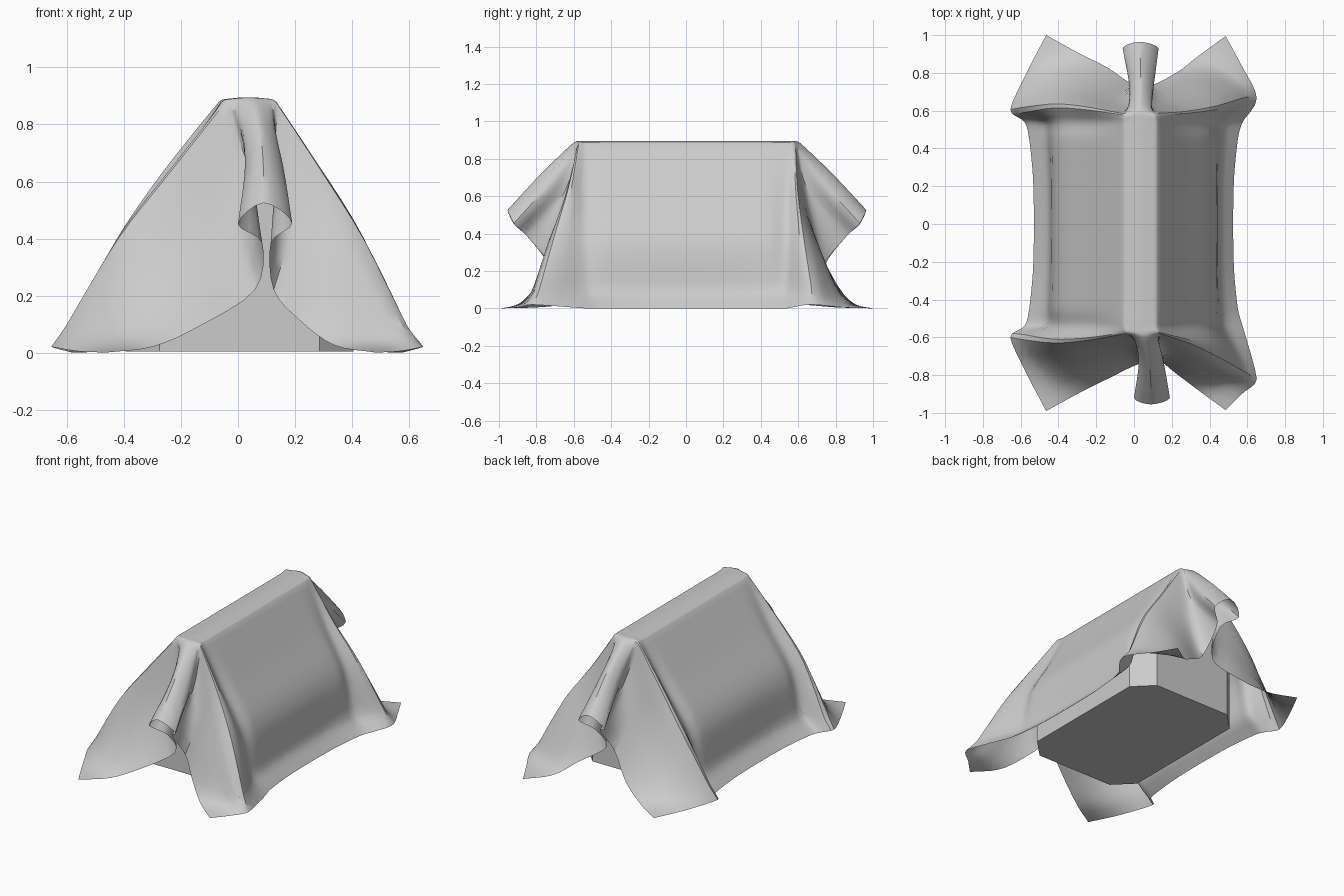
import bpy, bmesh
from mathutils import Vector as V

if "Cube" in bpy.data.objects:
    bpy.data.objects.remove(bpy.data.objects["Cube"])

# Cloth cross-section over the middle of the body (x, z), left hem to right hem: flare, wall, roof, ridge
MID = [(-.53, 0), (-.45, .1), (-.41, .37), (-.235, .625), (-.06, .878), (-.03, .888), (.03, .895),
       (.09, .89), (.125, .88), (.27, .63), (.42, .37), (.45, .1), (.525, 0)]
# Front gable: pleat along the gable edge, middle of the flaps, free hem (with tube fold in the centre)
FOLD = [(-.655, -.6, .02), (-.60, -.61, .1), (-.42, -.63, .4), (-.24, -.615, .63), (-.045, -.58, .875),
        (0, -.585, .885), (.05, -.6, .887), (.10, -.585, .885), (.135, -.58, .875), (.29, -.63, .64),
        (.44, -.70, .4), (.59, -.785, .1), (.65, -.82, .02)]
FLAP = [(-.565, -.8, .005), (-.45, -.785, .075), (-.28, -.73, .25), (-.06, -.66, .46), (.045, -.65, .62),
        (.025, -.73, .67), (.085, -.78, .715), (.155, -.73, .67), (.13, -.65, .62), (.20, -.68, .45),
        (.33, -.765, .26), (.475, -.835, .06), (.57, -.9, .005)]
HEM = [(-.465, -.99, 0), (-.3, -.9, .02), (-.14, -.82, .09), (.06, -.735, .22), (.085, -.85, .385),
       (0, -.92, .45), (.09, -.955, .525), (.19, -.92, .455), (.115, -.85, .385), (.125, -.725, .22),
       (.22, -.79, .11), (.34, -.88, .025), (.485, -.985, 0)]


def mid_row(y, flare, dip):
    """Cross-section at y; hem and wall foot spread outward by flare, roof and eaves sunk by dip."""
    row = [V((x, y, z)) for x, z in MID]
    for i, move in ((0, flare), (1, flare * .5), (2, -dip), (3, -dip)):
        row[i].x -= move
        row[-1 - i].x += move
    return row


def back_row(row, tube_shift, pull):
    """Mirror a front row to the back, moving the tube and squaring up the right pleat."""
    out = []
    for i, (x, y, z) in enumerate(row):
        if 3 <= i <= 9:
            x += tube_shift
        if i > 8:
            y += pull * (i - 8) / 4
        out.append(V((x, -y * 1.01, z)))
    return out


def tangent(a, b, c):
    """Catmull tangent at b, limited by the shorter neighbouring span to avoid overshoot."""
    t = (c - a) * .5
    limit = min((b - a).length, (c - b).length)
    return t.normalized() * min(t.length, limit) if t.length > 1e-6 else t


def curve(pts, n):
    """Smooth curve through the points, n samples per span."""
    p = [pts[0] * 2 - pts[1]] + pts + [pts[-1] * 2 - pts[-2]]
    out = []
    for i in range(1, len(p) - 2):
        m0, m1 = tangent(*p[i - 1:i + 2]), tangent(*p[i:i + 3])
        for k in range(n):
            t = k / n
            s = t * t * (3 - 2 * t)
            out.append(p[i] * (1 - s) + p[i + 1] * s + m0 * (t * (1 - t) ** 2) - m1 * (t * t * (1 - t)))
    return out + [pts[-1].copy()]


def finish(name, bm, angle):
    mesh = bpy.data.meshes.new(name)
    bmesh.ops.recalc_face_normals(bm, faces=bm.faces)
    bm.to_mesh(mesh)
    bm.free()
    ob = bpy.data.objects.new(name, mesh)
    bpy.context.collection.objects.link(ob)
    bpy.ops.object.select_all(action='DESELECT')
    ob.select_set(True)
    bpy.context.view_layer.objects.active = ob
    bpy.ops.object.shade_smooth_by_angle(angle=angle)
    return ob


# Draped cloth: one sheet lofted through all rows from front hem to back hem
rows = [[V(p) for p in r] for r in (HEM, FLAP, FOLD)]
rows += [mid_row(y, f, d) for y, f, d in ((-.54, .05, .015), (-.45, .025, 0), (-.25, .005, 0), (0, 0, 0),
                                          (.25, .005, 0), (.45, .025, 0), (.54, .05, .015))]
rows += [back_row(FOLD, -.02, .16), back_row(FLAP, -.05, .07), back_row(HEM, -.06, 0)]
across = [curve(r, 4) for r in rows]
columns = [curve(list(c), 4) for c in zip(*across)]

bm = bmesh.new()
grid = [[bm.verts.new((p.x, p.y, min(max(p.z, 0), .9))) for p in col] for col in columns]
for a, b in zip(grid, grid[1:]):
    for j in range(len(a) - 1):
        bm.faces.new((a[j], b[j], b[j + 1], a[j + 1]))
finish("draped_cloth", bm, .6)

# Solid house-shaped body under the cloth, with chamfered upright corners
bm = bmesh.new()
profile = [(-.395, .003), (.405, .003), (.405, .355), (.10, .86), (-.045, .86), (-.395, .355)]
ends = [[bm.verts.new((x, y, z)) for x, z in profile] for y in (-.56, .56)]
bm.faces.new(ends[0])
bm.faces.new(ends[1][::-1])
for i in range(6):
    k = (i + 1) % 6
    bm.faces.new((ends[0][i], ends[1][i], ends[1][k], ends[0][k]))
corners = [e for e in bm.edges if abs(e.verts[0].co.x - e.verts[1].co.x) < .01
           and abs(e.verts[0].co.y - e.verts[1].co.y) < .01]
bmesh.ops.bevel(bm, geom=corners, offset=.12, segments=1, affect='EDGES', profile=.5)
finish("body", bm, .5)
